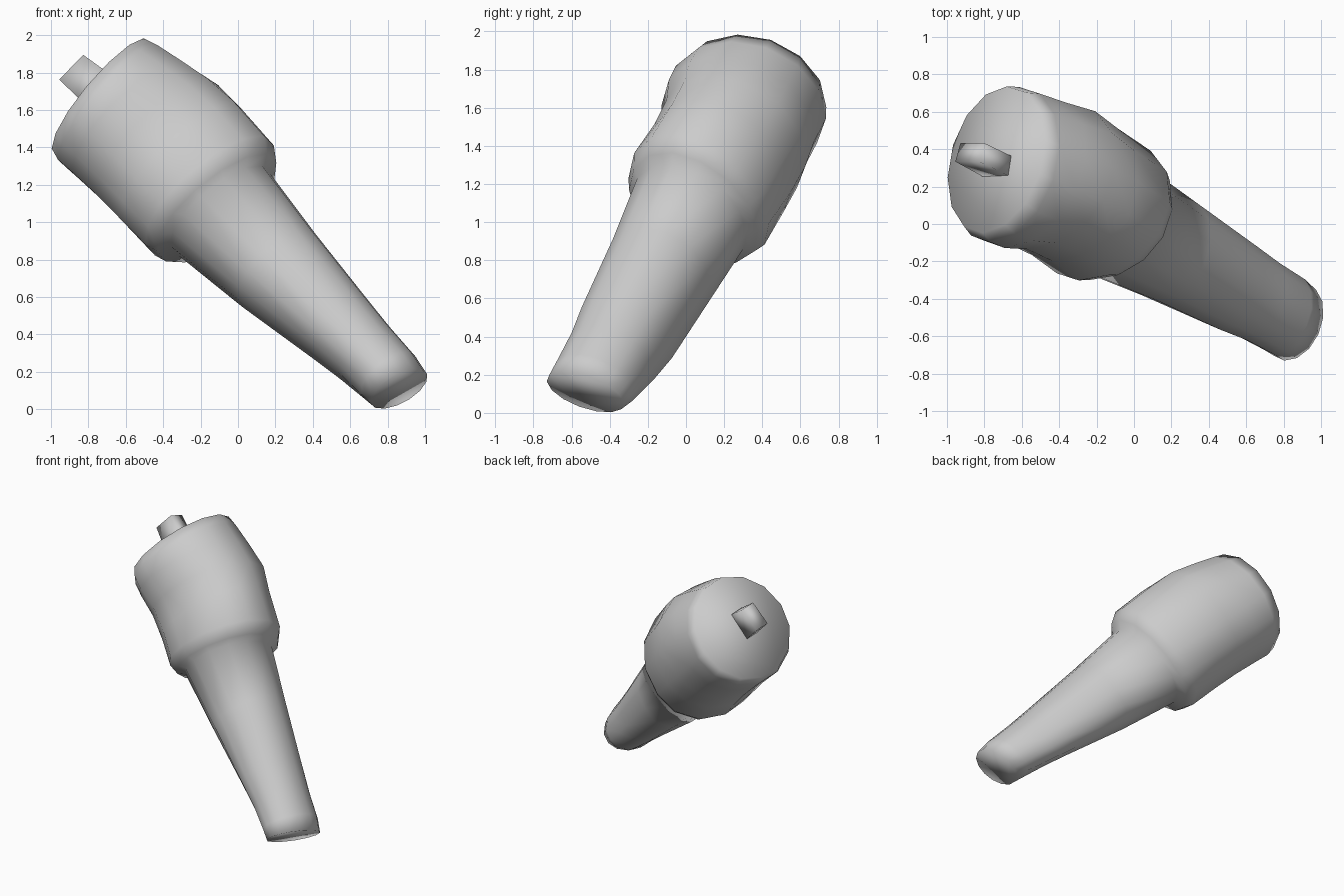
import bpy, bmesh, math
from mathutils import Vector

if "Cube" in bpy.data.objects:
    bpy.data.objects.remove(bpy.data.objects["Cube"])

BASE = Vector((0.86, -0.53, 0.11))                 # centre of the narrow end
AXIS = Vector((-0.668, 0.365, 0.648)).normalized()
A = Vector((0.696, 0, 0.718)).normalized()         # cross-section directions
B = Vector((0.262, 0.931, -0.254)).normalized()

grey = bpy.data.materials.new("light_grey")
grey.diffuse_color = (0.6, 0.6, 0.6, 1)
grey.use_nodes = True
grey.node_tree.nodes["Principled BSDF"].inputs["Base Color"].default_value = grey.diffuse_color


def loft(name, rings, sides):
    """Skin rings of (t, a+, a-, b+, b-, lean_a, lean_b, bulge) along the axis, closing both ends.
    A positive bulge swells the (a-, b+) corner, a negative one the (a+, b+) corner."""
    bm = bmesh.new()
    loops = []
    for t, ap, an, bp, bn, lean_a, lean_b, bulge in rings:
        loop = []
        for k in range(sides):
            ang = 2 * math.pi * (k + 0.5) / sides
            c, s = math.cos(ang), math.sin(ang)
            swell = 1 + max(0, -2 * c * s * bulge) * (s > 0)
            a = c * (ap if c > 0 else an) * swell
            b = s * (bp if s > 0 else bn) * swell
            loop.append(bm.verts.new(
                BASE + AXIS * (t + lean_a * a + lean_b * b) + A * a + B * b))
        loops.append(loop)
    for lo, hi in zip(loops, loops[1:]):
        for k in range(sides):
            n = (k + 1) % sides
            bm.faces.new((lo[k], lo[n], hi[n], hi[k]))
    bm.faces.new(loops[0])
    bm.faces.new(loops[-1])
    bmesh.ops.recalc_face_normals(bm, faces=bm.faces)
    for f in bm.faces:
        f.smooth = True
    mesh = bpy.data.meshes.new(name)
    bm.to_mesh(mesh)
    bm.free()
    mesh.materials.append(grey)
    obj = bpy.data.objects.new(name, mesh)
    bpy.context.collection.objects.link(obj)
    return obj


# Tapered handle, collar step and wide barrel
loft("tapered_body", [
    (0.00, 0.165, 0.165, 0.220, 0.215, -0.25, 0, 0),
    (0.10, 0.190, 0.165, 0.240, 0.212, -0.10, 0, 0.08),
    (0.30, 0.207, 0.167, 0.250, 0.215, 0, 0, 0.25),
    (0.50, 0.230, 0.187, 0.270, 0.235, 0, 0, 0.27),
    (1.00, 0.292, 0.262, 0.315, 0.262, 0, 0, 0.12),
    (1.45, 0.355, 0.310, 0.350, 0.305, -0.08, -0.06, 0.05),
    (1.48, 0.420, 0.380, 0.400, 0.340, -0.08, -0.06, 0.05),
    (1.56, 0.480, 0.400, 0.435, 0.375, -0.06, -0.06, 0.04),
    (1.80, 0.500, 0.395, 0.455, 0.350, 0, 0, 0),
    (2.00, 0.490, 0.390, 0.455, 0.360, 0, 0, -0.07),
    (2.18, 0.460, 0.395, 0.430, 0.415, 0, 0.05, -0.05),
    (2.32, 0.430, 0.400, 0.425, 0.425, 0.06, 0.13, 0),
    (2.40, 0.405, 0.380, 0.395, 0.400, 0.08, 0.15, 0),
], 14)

# Small flat stub on the wide end
loft("end_stub", [
    (2.34, 0.20, 0.11, 0.02, 0.13, 0, 0, 0),
    (2.60, 0.15, 0.11, 0.02, 0.13, 0, 0, 0),
], 4)
